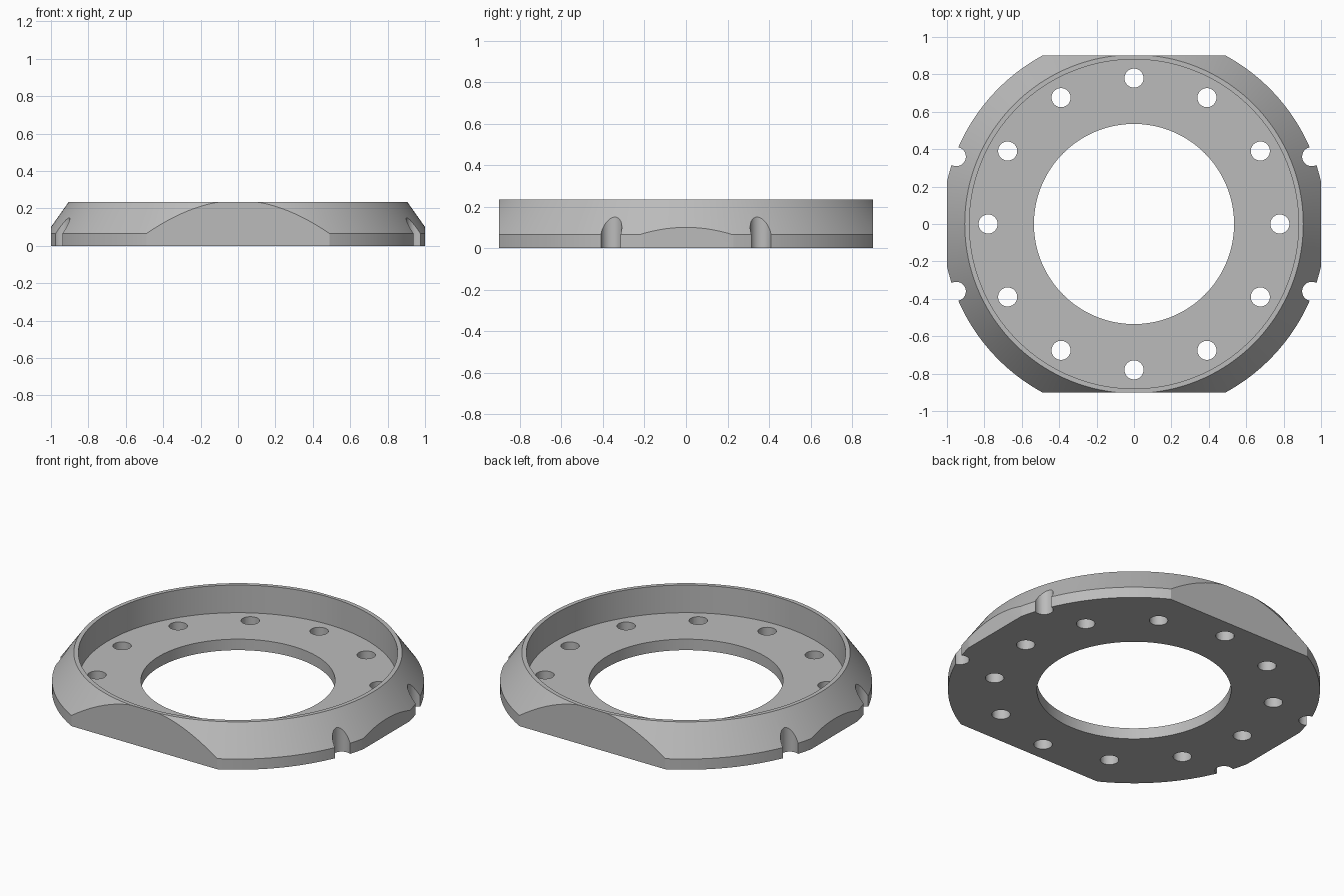
import bpy
import bmesh
import math

cube = bpy.data.objects.get("Cube")
if cube:
    bpy.data.objects.remove(cube, do_unlink=True)

metal = bpy.data.materials.new("plain_grey")
metal.use_nodes = True
grey = (0.5, 0.5, 0.5, 1.0)
metal.diffuse_color = grey
metal.node_tree.nodes["Principled BSDF"].inputs["Base Color"].default_value = grey


def make_object(name, bm):
    bmesh.ops.recalc_face_normals(bm, faces=bm.faces)
    mesh = bpy.data.meshes.new(name)
    bm.to_mesh(mesh)
    bm.free()
    mesh.materials.append(metal)
    obj = bpy.data.objects.new(name, mesh)
    bpy.context.collection.objects.link(obj)
    return obj


# Flanged ring: stepped cross-section turned about z
FLOOR, TOP = 0.067, 0.235
BORE, RECESS, RIM, OUTER = 0.535, 0.88, 0.905, 1.025
profile = [(BORE, 0), (OUTER, 0), (OUTER, 0.065), (RIM, TOP),
           (RECESS, TOP), (RECESS, FLOOR), (BORE, FLOOR)]
bm = bmesh.new()
verts = [bm.verts.new((r, 0, z)) for r, z in profile]
edges = [bm.edges.new((a, b)) for a, b in zip(verts, verts[1:] + verts[:1])]
bmesh.ops.spin(bm, geom=verts + edges, cent=(0, 0, 0), axis=(0, 0, 1),
               angle=math.tau, steps=192)
bmesh.ops.remove_doubles(bm, verts=bm.verts, dist=0.0001)
ring = make_object("flanged_ring", bm)


def boolean(cutter, operation):
    cutter.hide_render = True
    mod = ring.modifiers.new(cutter.name, "BOOLEAN")
    mod.object = cutter
    mod.operation = operation
    mod.solver = "EXACT"
    bpy.ops.object.select_all(action="DESELECT")
    bpy.context.view_layer.objects.active = ring
    ring.select_set(True)
    bpy.ops.object.modifier_apply(modifier=mod.name)
    bpy.data.objects.remove(cutter, do_unlink=True)


# Flats on all four sides
bm = bmesh.new()
bmesh.ops.create_cube(bm, size=2)
bmesh.ops.scale(bm, vec=(1, 0.9, 1), verts=bm.verts)
boolean(make_object("side_flats", bm), "INTERSECT")

# Twelve bolt holes and four edge notches, all vertical cylinders
centres = [(0.78 * math.cos(i * math.tau / 12), 0.78 * math.sin(i * math.tau / 12))
           for i in range(12)]
centres += [(sx * 0.95, sy * 0.36) for sx in (-1, 1) for sy in (-1, 1)]
bm = bmesh.new()
for x, y in centres:
    made = bmesh.ops.create_cone(bm, cap_ends=True, segments=40,
                                 radius1=0.051, radius2=0.051, depth=1)
    bmesh.ops.translate(bm, vec=(x, y, 0), verts=made["verts"])
boolean(make_object("bolt_holes_and_notches", bm), "DIFFERENCE")

bpy.ops.object.shade_smooth_by_angle(angle=math.radians(25))
